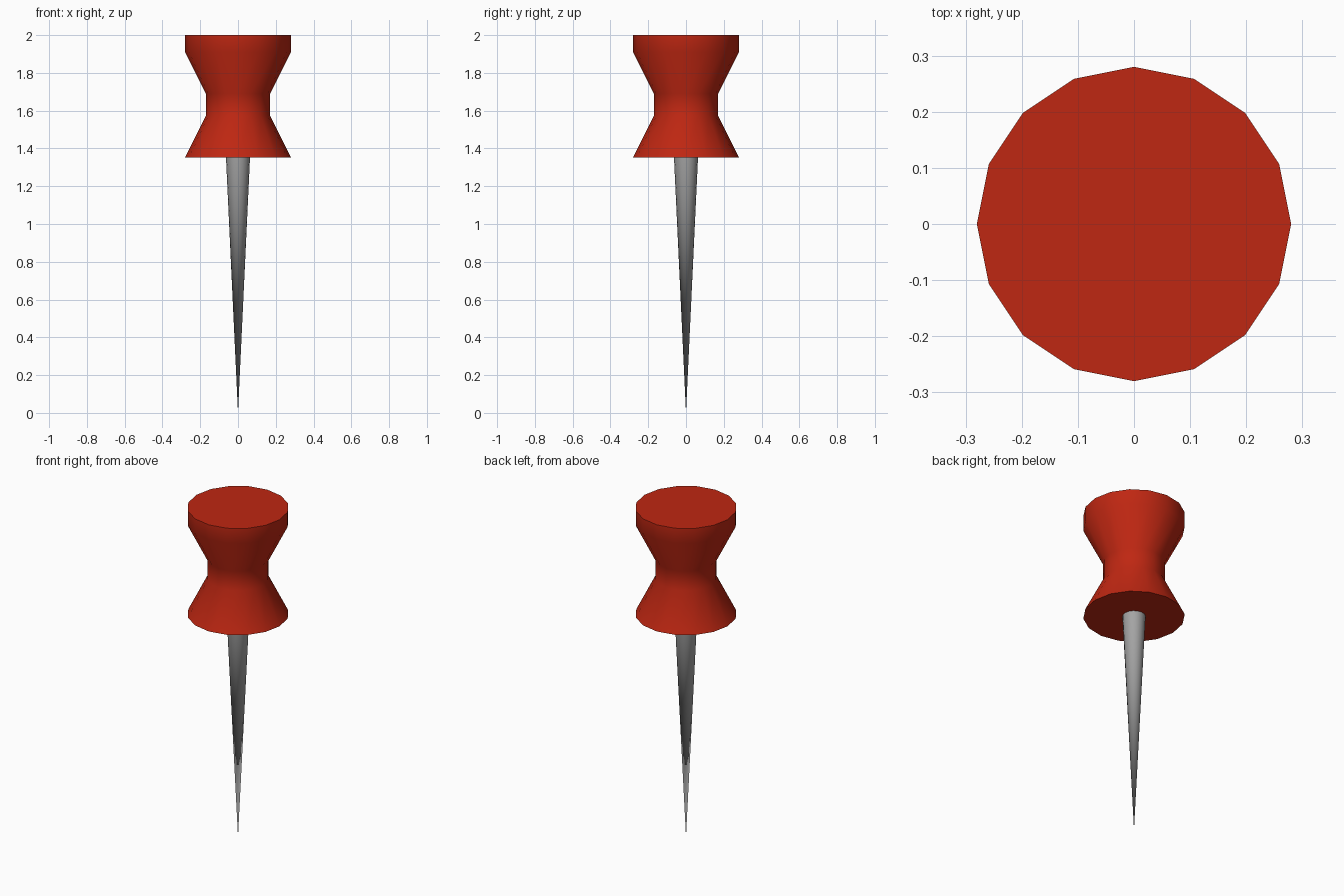
import bpy, bmesh, math

if "Cube" in bpy.data.objects:
    bpy.data.objects.remove(bpy.data.objects["Cube"])

SIDES = 16


def material(name, rgb):
    m = bpy.data.materials.new(name)
    m.diffuse_color = (*rgb, 1.0)
    m.use_nodes = True
    m.node_tree.nodes["Principled BSDF"].inputs["Base Color"].default_value = m.diffuse_color
    return m


def lathe(name, profile, mat):
    """Revolve (radius, z) points, bottom to top; radius 0 gives a point, open ends are capped."""
    bm = bmesh.new()
    rings = []
    for r, z in profile:
        if r == 0:
            rings.append([bm.verts.new((0, 0, z))] * SIDES)
        else:
            rings.append([bm.verts.new((r * math.cos(math.tau * i / SIDES),
                                        r * math.sin(math.tau * i / SIDES), z))
                          for i in range(SIDES)])
    for low, high in zip(rings, rings[1:]):
        for i in range(SIDES):
            j = (i + 1) % SIDES
            bm.faces.new(list(dict.fromkeys((low[i], low[j], high[j], high[i]))))
    for ring in (rings[0], rings[-1]):
        if ring[0] is not ring[1]:
            bm.faces.new(ring)
    bmesh.ops.recalc_face_normals(bm, faces=bm.faces)
    mesh = bpy.data.meshes.new(name)
    bm.to_mesh(mesh)
    bm.free()
    mesh.materials.append(mat)
    obj = bpy.data.objects.new(name, mesh)
    bpy.context.collection.objects.link(obj)
    bpy.ops.object.select_all(action='DESELECT')
    obj.select_set(True)
    bpy.context.view_layer.objects.active = obj
    bpy.ops.object.shade_smooth_by_angle(angle=math.radians(30))
    return obj


red = material("red plastic", (0.52, 0.02, 0.006))
steel = material("grey steel", (0.37, 0.37, 0.37))

# Waisted plastic grip
lathe("grip", [(0.28, 1.353), (0.17, 1.573), (0.17, 1.69), (0.28, 1.91), (0.28, 2.0)], red)

# Tapered needle, ending in a point
lathe("needle", [(0, 0), (0.064, 1.36)], steel)
